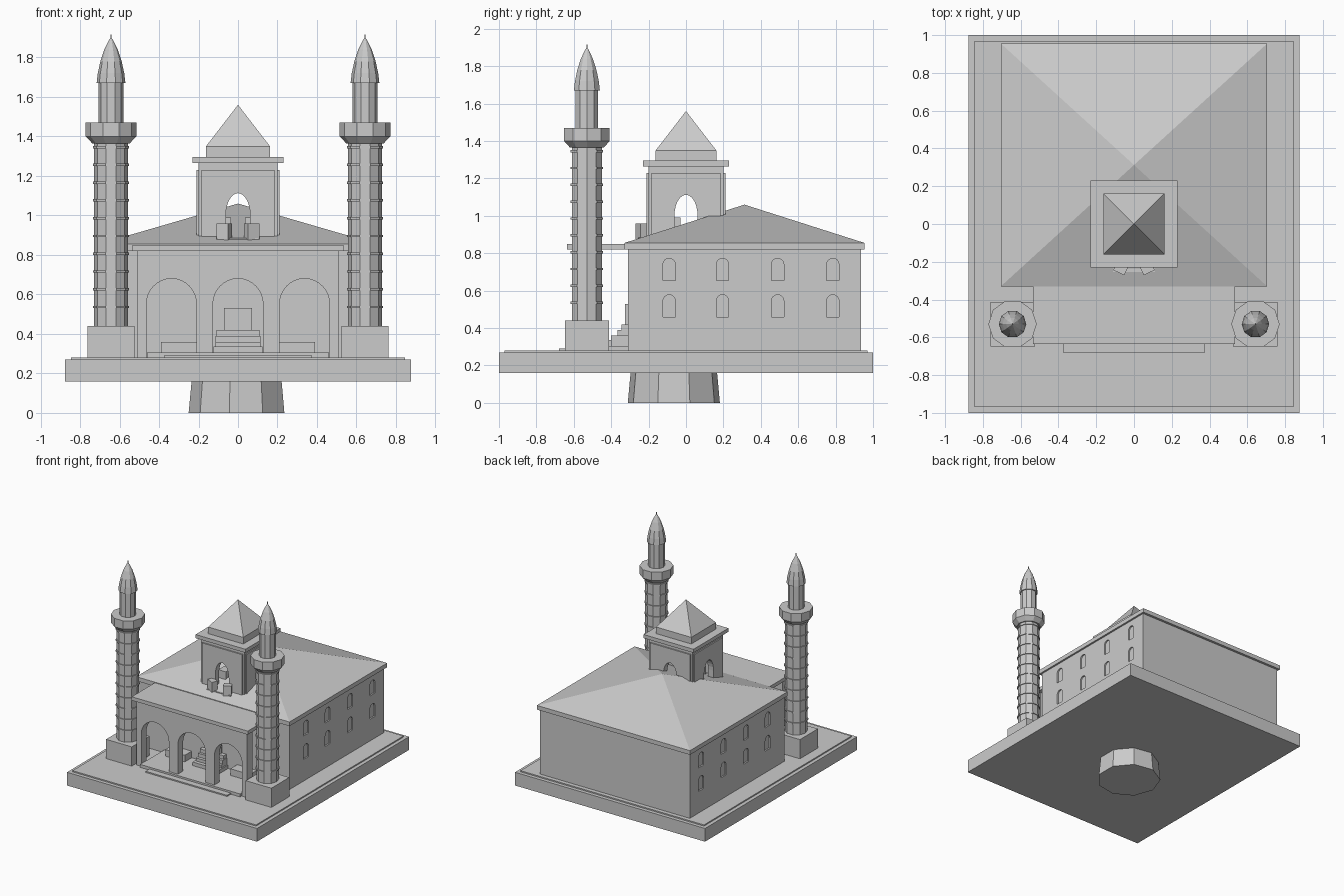
import bpy, math
from mathutils import Matrix, Vector

if "Cube" in bpy.data.objects:
    bpy.data.objects.remove(bpy.data.objects["Cube"])

stone = bpy.data.materials.new("grey stone")
stone.diffuse_color = (0.6, 0.6, 0.6, 1)
stone.use_nodes = True
stone.node_tree.nodes["Principled BSDF"].inputs["Base Color"].default_value = stone.diffuse_color


def make(name, verts, faces, matrix=None):
    me = bpy.data.meshes.new(name)
    me.from_pydata([tuple(v) for v in verts], [], faces)
    if matrix:
        me.transform(matrix)
    me.materials.append(stone)
    ob = bpy.data.objects.new(name, me)
    bpy.context.collection.objects.link(ob)
    return ob


def prism(name, rings, matrix=None):
    """Skin equal-length rings and cap both ends."""
    n = len(rings[0])
    verts = [p for r in rings for p in r]
    faces = [tuple(reversed(range(n))), tuple(range(len(verts) - n, len(verts)))]
    for k in range(len(rings) - 1):
        for i in range(n):
            j = (i + 1) % n
            faces.append((k * n + i, k * n + j, (k + 1) * n + j, (k + 1) * n + i))
    return make(name, verts, faces, matrix)


def box(name, x0, x1, y0, y1, z0, z1, matrix=None):
    ring = [(x0, y0), (x1, y0), (x1, y1), (x0, y1)]
    return prism(name, [[(x, y, z) for x, y in ring] for z in (z0, z1)], matrix)


def lathe(name, profile, sides, x, y, turn=0.0):
    rings = [[(x + r * math.cos(turn + math.tau * i / sides),
               y + r * math.sin(turn + math.tau * i / sides), z)
              for i in range(sides)] for r, z in profile]
    return prism(name, rings)


def pyramid(name, hx, hy, cy, z0, z1):
    v = [(-hx, cy - hy, z0), (hx, cy - hy, z0), (hx, cy + hy, z0), (-hx, cy + hy, z0), (0, cy, z1)]
    return make(name, v, [(3, 2, 1, 0), (0, 1, 4), (1, 2, 4), (2, 3, 4), (3, 0, 4)])


def arch(cx, hw, z0, spring, top, steps=12):
    """Arch outline from bottom left, over the crown, to bottom right."""
    pts = [(cx - hw, z0)]
    for i in range(steps + 1):
        a = math.pi * (1 - i / steps)
        pts.append((cx + hw * math.cos(a), spring + (top - spring) * math.sin(a)))
    return pts + [(cx + hw, z0)]


def arched_wall(name, hw, y0, y1, z0, z1, arches, matrix=None):
    """Upright wall with openings that start at its foot."""
    outline = [(-hw, z0)]
    for a in arches:
        outline += a
    outline += [(hw, z0), (hw, z1), (-hw, z1)]
    return prism(name, [[(x, y, z) for x, z in outline] for y in (y1, y0)][::-1], matrix)


# Plinth and stem
box("plinth", -.875, .875, -1, 1, .16, .27)
box("plinth_top", -.845, .845, -.97, .97, .27, .28)
lathe("stem", [(.25, 0), (.235, .16)], 9, 0, -.065, math.pi / 9)

# Main hall with recessed side windows
hall = box("hall", -.69, .69, -.31, .935, .28, .82)
cutters = []
for side in (-1, 1):
    for y in (-.09, .195, .49, .785):
        for z in (.46, .655):
            ring = arch(y, .033, z, z + .085, z + .118, 8)
            rings = [[(x, py, pz) for py, pz in reversed(ring)] for x in (side * .70 - .022, side * .70 + .022)]
            cutters.append(prism("window_cutter", rings))
for c in cutters:
    m = hall.modifiers.new("window", 'BOOLEAN')
    m.operation, m.solver, m.object = 'DIFFERENCE', 'EXACT', c
bpy.context.view_layer.update()
cut = bpy.data.meshes.new_from_object(hall.evaluated_get(bpy.context.evaluated_depsgraph_get()))
hall.modifiers.clear()
hall.data = cut
for c in cutters:
    bpy.data.objects.remove(c)
box("hall_cornice", -.705, .705, -.33, .955, .82, .855)
pyramid("hall_roof", .705, .6425, .3125, .855, 1.06)

# Porch
arched_wall("porch_arcade", .51, -.61, -.54, .28, .82,
            [arch(x, .127, .28, .55, .68, 16) for x in (-.337, 0, .337)])
box("porch_floor", -.46, .46, -.63, -.31, .28, .305)
box("porch_roof", -.535, .535, -.635, -.30, .82, .85)
box("front_step", -.375, .375, -.68, -.61, .27, .29)
for k, (hw, y, z) in enumerate([(.125, -.42, .335), (.115, -.39, .36), (.115, -.365, .39), (.11, -.345, .42), (.07, -.325, .53)]):
    box("entrance_step", -hw, hw, y, -.30, .30, z)
for s in (-1, 1):
    box("porch_bench", s * .30 - .09, s * .30 + .09, -.40, -.31, .30, .36)

# Minarets
for s in (-1, 1):
    x, y = s * .643, -.53
    box("minaret_base", x - .118, x + .118, y - .118, y + .118, .28, .44)
    lathe("minaret_shaft", [(.085, .44), (.085, 1.37)], 10, x, y)
    for i in range(10):
        z = .53 + i * .09
        lathe("minaret_band", [(.092, z), (.092, z + .012)], 10, x, y)
    lathe("minaret_balcony", [(.095, 1.365), (.128, 1.40), (.128, 1.47)], 10, x, y)
    lathe("minaret_neck", [(.063, 1.47), (.063, 1.67)], 10, x, y)
    lathe("minaret_cap", [(.073, 1.67), (.067, 1.72), (.054, 1.78), (.034, 1.84),
                          (.009, 1.89), (.003, 1.897), (.003, 1.915)], 10, x, y)

# Roof lantern: four arched walls with raised facing panels
for i in range(4):
    turn = Matrix.Rotation(i * math.pi / 2, 4, 'Z')
    opening = [arch(0, .062, .87, 1.0, 1.113)]
    arched_wall("lantern_wall", .2, -.2, -.16, .87, 1.27, opening, turn)
    arched_wall("lantern_panel", .185, -.21, -.195, .87, 1.23, opening, turn)
box("lantern_cornice", -.23, .23, -.23, .23, 1.265, 1.295)
box("lantern_block", -.162, .162, -.162, .162, 1.295, 1.35)
pyramid("lantern_roof", .162, .162, 0, 1.35, 1.56)

# Small angled posts beside the lantern openings
for s in (-1, 1):
    place = Matrix.Translation(Vector((s * .07, -.235, 0))) @ Matrix.Rotation(s * math.radians(25), 4, 'Z')
    box("lantern_post", -.032, .032, -.025, .025, .875, .96, place)
    box("lantern_inner_post", s * .07 - .035, s * .07 + .035, -.11, -.03, .90, .99)
box("lantern_sill", -.11, .11, -.255, -.20, .87, .885)
